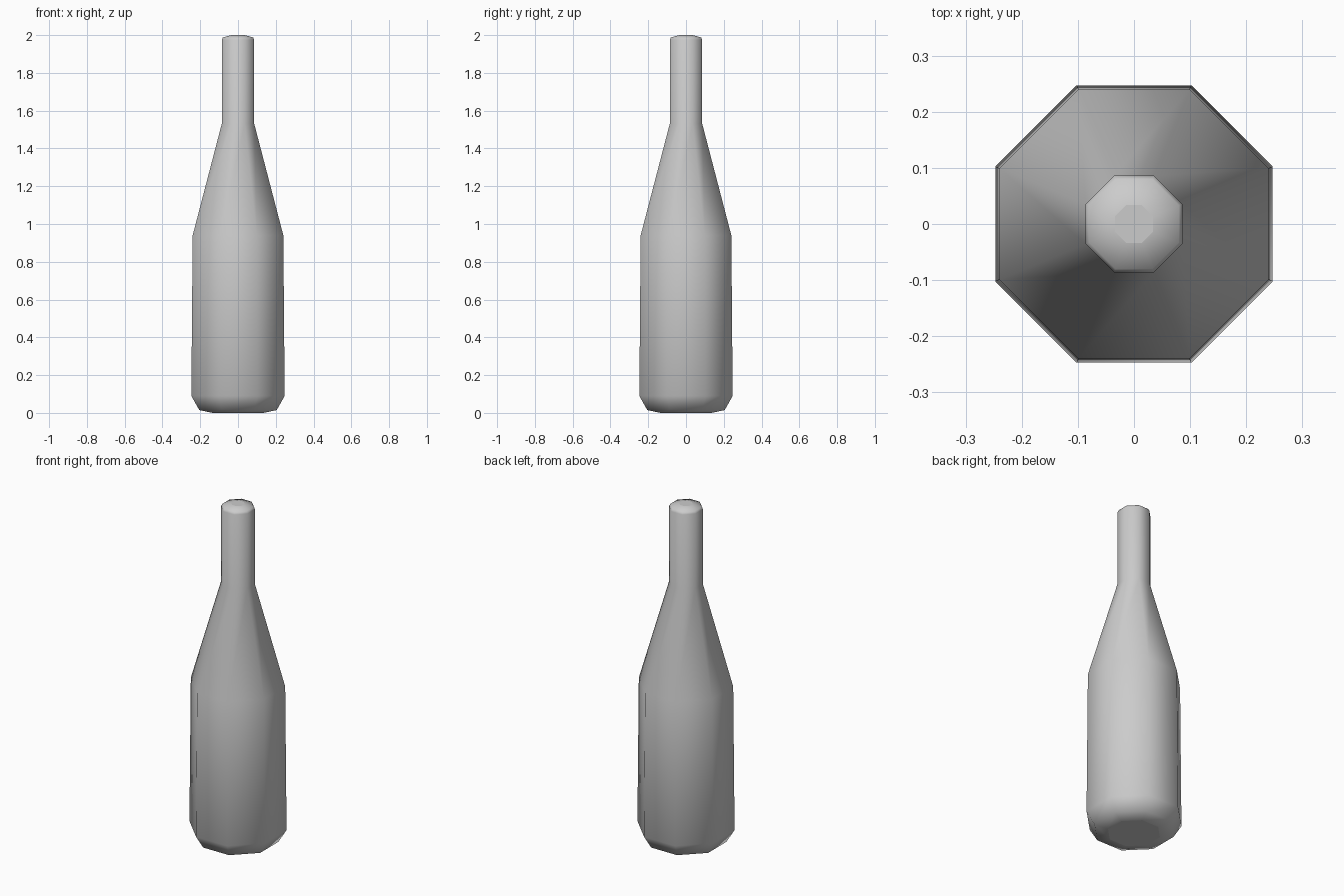
import bpy
import bmesh
from math import cos, sin, pi

cube = bpy.data.objects.get("Cube")
if cube:
    bpy.data.objects.remove(cube, do_unlink=True)

SIDES = 8

# Bottle outline from base to lip: (distance to flat side, height)
PROFILE = [(0.135, 0.0), (0.205, 0.015), (0.247, 0.09), (0.24, 0.94),
           (0.086, 1.53), (0.086, 1.975), (0.08, 1.988), (0.034, 2.0)]


def make_material(name, color):
    mat = bpy.data.materials.new(name)
    mat.use_nodes = True
    mat.diffuse_color = color
    mat.node_tree.nodes["Principled BSDF"].inputs["Base Color"].default_value = color
    return mat


def ring(bm, apothem, z):
    radius = apothem / cos(pi / SIDES)
    angles = [(i + 0.5) * 2 * pi / SIDES for i in range(SIDES)]
    return [bm.verts.new((radius * cos(a), radius * sin(a), z)) for a in angles]


# Smooth octagonal wall, closed by a flat base and a flat top
bm = bmesh.new()
rings = [ring(bm, r, z) for r, z in PROFILE]
for low, high in zip(rings, rings[1:]):
    for i in range(SIDES):
        j = (i + 1) % SIDES
        bm.faces.new((low[i], low[j], high[j], high[i])).smooth = True
for cap in (bm.faces.new(rings[0][::-1]), bm.faces.new(rings[-1])):
    for edge in cap.edges:
        edge.smooth = False

mesh = bpy.data.meshes.new("bottle")
bm.to_mesh(mesh)
bm.free()
mesh.materials.append(make_material("light grey", (0.6, 0.6, 0.6, 1)))
bottle = bpy.data.objects.new("bottle", mesh)
bpy.context.collection.objects.link(bottle)
